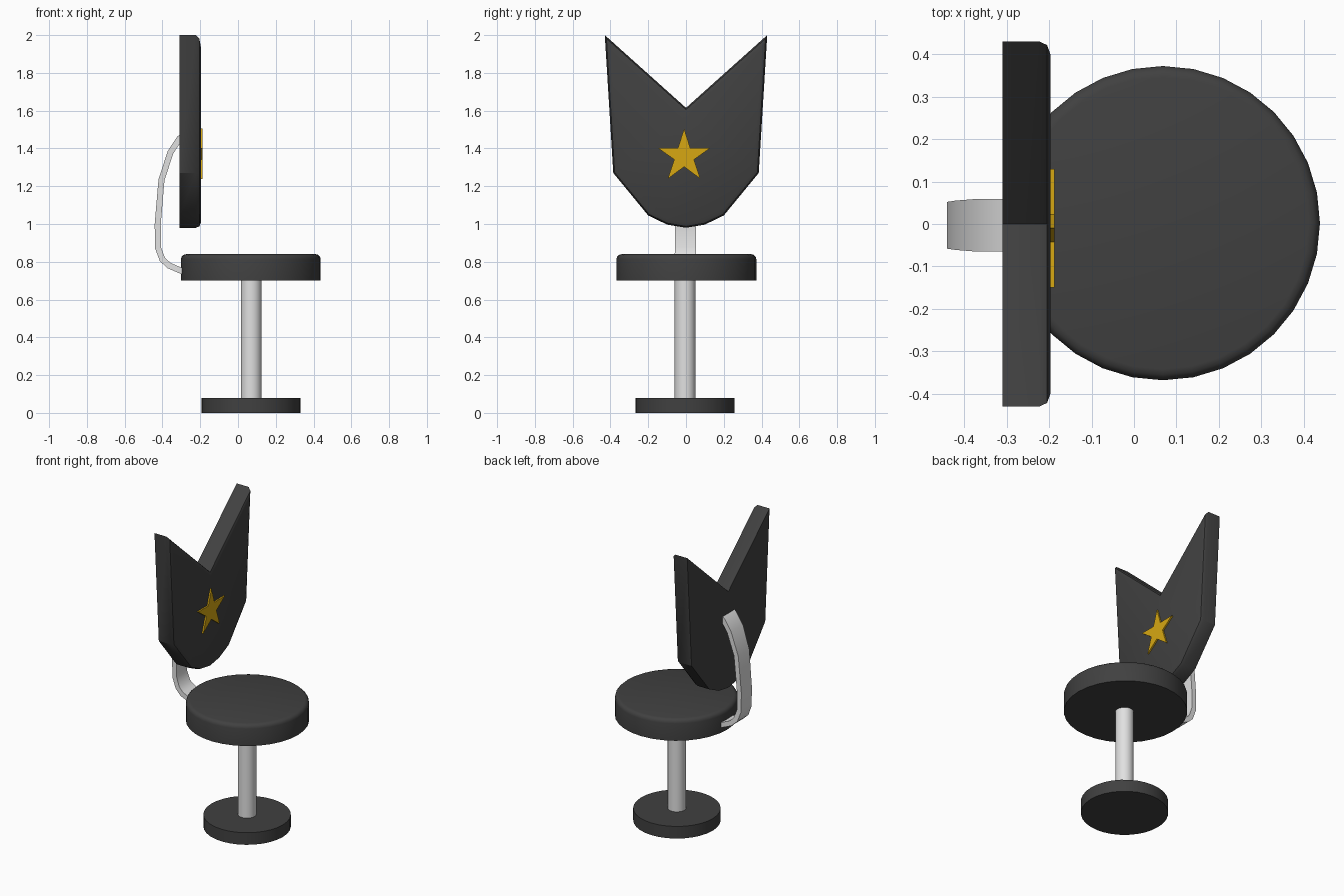
import bpy
import bmesh
from math import sin, cos, pi, radians
from mathutils import Vector

cube = bpy.data.objects.get("Cube")
if cube:
    bpy.data.objects.remove(cube, do_unlink=True)


def make_material(name, rgb):
    mat = bpy.data.materials.new(name)
    mat.use_nodes = True
    colour = (*rgb, 1)
    mat.diffuse_color = colour
    mat.node_tree.nodes["Principled BSDF"].inputs["Base Color"].default_value = colour
    return mat


BLACK = make_material("black padding", (0.052, 0.052, 0.052))
METAL = make_material("pale metal", (0.75, 0.75, 0.75))
GOLD = make_material("gold", (0.68, 0.39, 0.006))


def finish(name, bm, mat, angle=35):
    bmesh.ops.recalc_face_normals(bm, faces=bm.faces)
    mesh = bpy.data.meshes.new(name)
    bm.to_mesh(mesh)
    bm.free()
    mesh.materials.append(mat)
    obj = bpy.data.objects.new(name, mesh)
    bpy.context.collection.objects.link(obj)
    bpy.ops.object.select_all(action="DESELECT")
    obj.select_set(True)
    bpy.context.view_layer.objects.active = obj
    bpy.ops.object.shade_smooth_by_angle(angle=radians(angle))
    return obj


def disc(name, mat, centre, radius, z0, z1, sides=32, bevel=0):
    """Upright cylinder with an optional rounded top rim."""
    bm = bmesh.new()
    bmesh.ops.create_cone(bm, cap_ends=True, segments=sides, radius1=radius,
                          radius2=radius, depth=z1 - z0)
    bmesh.ops.translate(bm, verts=bm.verts, vec=(*centre, (z0 + z1) / 2))
    if bevel:
        rim = [e for e in bm.edges if all(v.co.z > z1 - 0.001 for v in e.verts)]
        bmesh.ops.bevel(bm, geom=rim, offset=bevel, segments=3, profile=0.5,
                        affect="EDGES")
    return finish(name, bm, mat)


def slab(name, mat, outline, x0, x1, bevel=0):
    """Extrude a (y, z) outline along x, softening the +x edge."""
    bm = bmesh.new()
    face = bm.faces.new([bm.verts.new((x0, y, z)) for y, z in outline])
    extruded = bmesh.ops.extrude_face_region(bm, geom=[face], use_keep_orig=True)
    moved = [g for g in extruded["geom"] if isinstance(g, bmesh.types.BMVert)]
    bmesh.ops.translate(bm, verts=moved, vec=(x1 - x0, 0, 0))
    bmesh.ops.recalc_face_normals(bm, faces=bm.faces)
    if bevel:
        rim = [e for e in bm.edges if all(v.co.x > x1 - 0.001 for v in e.verts)]
        bmesh.ops.bevel(bm, geom=rim, offset=bevel, segments=2, profile=0.5,
                        affect="EDGES")
    return finish(name, bm, mat)


# Base, pole and padded seat
disc("base", BLACK, (0.07, -0.005), 0.262, 0, 0.08)
disc("pole", METAL, (0.07, -0.005), 0.055, 0.07, 0.72)
disc("seat", BLACK, (0.068, 0.002), 0.37, 0.70, 0.84, bevel=0.026)

# Shield-shaped backrest with a notched top
half = [(0.43, 2.0), (0.385, 1.27), (0.20, 1.045), (0.10, 0.997)]
shield = ([(0, 1.615)] + half + [(0, 0.98)]
          + [(-y, z) for y, z in reversed(half)])
slab("backrest", BLACK, shield, -0.31, -0.197, bevel=0.026)

# Five-pointed star on the backrest
star = []
for i in range(10):
    r = 0.055 if i % 2 else 0.147
    star.append((-0.01 + r * sin(i * pi / 5), 1.358 + r * cos(i * pi / 5)))
slab("star", GOLD, star, -0.2, -0.187)

# Curved flat bracket joining seat and backrest: (x, z, half width)
path = [(-0.28, 1.475, 0.062), (-0.31, 1.452, 0.062), (-0.357, 1.38, 0.062),
        (-0.405, 1.235, 0.058), (-0.425, 1.0, 0.055), (-0.424, 0.875, 0.055),
        (-0.40, 0.812, 0.058), (-0.365, 0.78, 0.062), (-0.30, 0.752, 0.062),
        (-0.26, 0.745, 0.062)]
bm = bmesh.new()
rings = []
for i, (x, z, w) in enumerate(path):
    a, b = path[max(i - 1, 0)], path[min(i + 1, len(path) - 1)]
    side = Vector((b[1] - a[1], 0, a[0] - b[0])).normalized() * 0.016
    mid = Vector((x, -0.003, z))
    rings.append([bm.verts.new(mid + side * s + Vector((0, w * t, 0)))
                  for s, t in ((-1, -1), (1, -1), (1, 1), (-1, 1))])
for lower, upper in zip(rings, rings[1:]):
    for k in range(4):
        n = (k + 1) % 4
        bm.faces.new((lower[k], lower[n], upper[n], upper[k]))
bm.faces.new(rings[0])
bm.faces.new(rings[-1])
finish("back_bracket", bm, METAL, angle=30)
